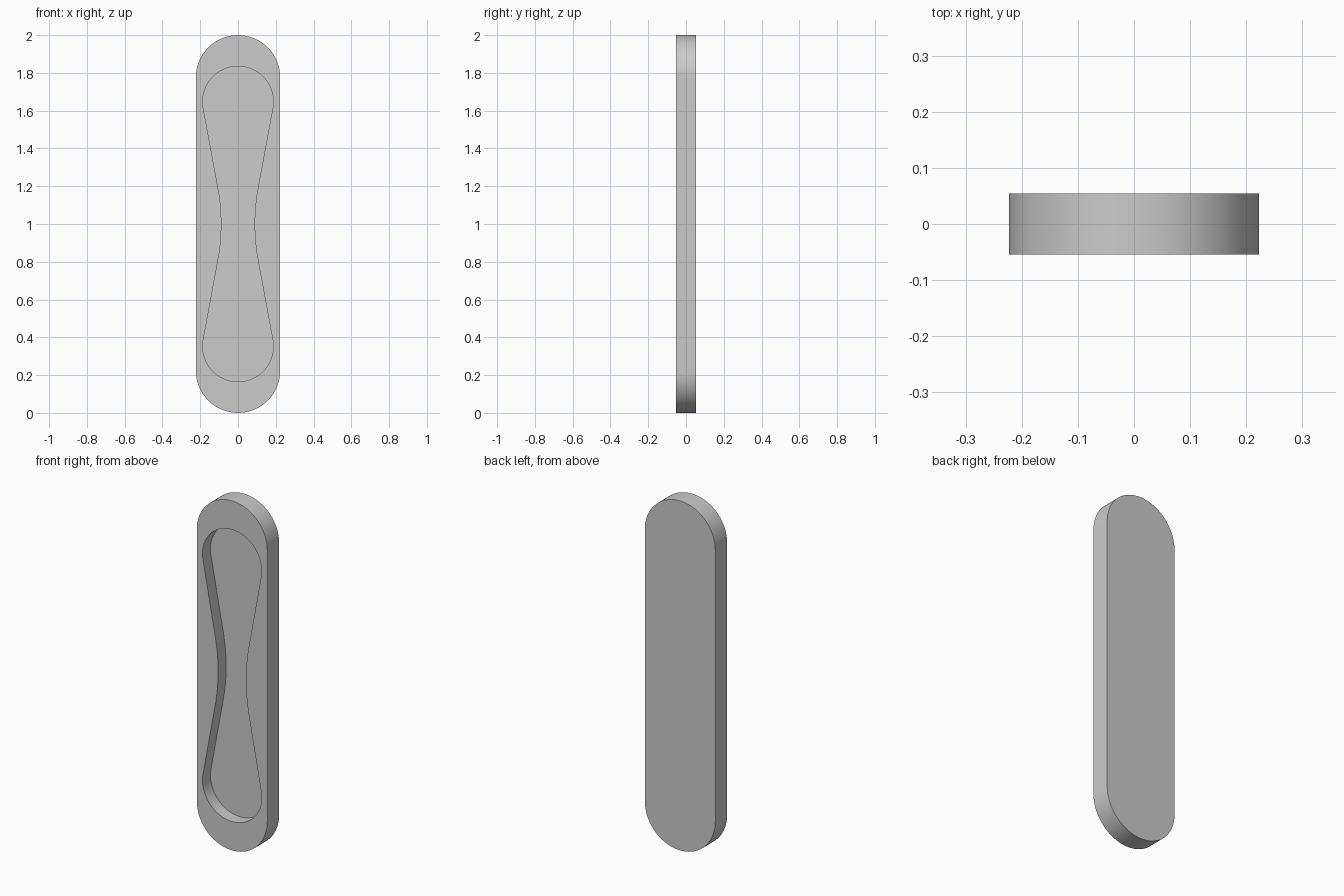
import bpy, bmesh
from math import sin, cos, pi, radians

if "Cube" in bpy.data.objects:
    bpy.data.objects.remove(bpy.data.objects["Cube"], do_unlink=True)

HALF_HEIGHT, HALF_WIDTH = 1.0, 0.223
FRONT, BACK = -0.054, 0.054
FLOOR = FRONT + 0.072            # depth of the recess
END_RADIUS, END_OFFSET, WAIST = 0.187, 0.648, 0.088
TILT = radians(10.5)             # slope of the straight recess sides


def arc(cx, cz, r, start, end, steps):
    angles = [start + (end - start) * i / steps for i in range(steps + 1)]
    return [(cx + r * cos(a), cz + r * sin(a)) for a in angles]


def turned(points):
    """Close a half outline by adding its copy turned half way round."""
    return points + [(-x, -z) for x, z in points]


# Rounded bar outline
bar = turned(arc(0, HALF_HEIGHT - HALF_WIDTH, HALF_WIDTH, 0, pi, 48))

# Waisted recess outline: round ends joined by tangent lines and inward arcs
waist_radius = (WAIST * cos(TILT) + END_OFFSET * sin(TILT) - END_RADIUS) / (1 - cos(TILT))
waist_arc = arc(WAIST + waist_radius, 0, waist_radius, pi + TILT, pi - TILT, 24)
end_arc = arc(0, END_OFFSET, END_RADIUS, -TILT, pi + TILT, 48)
recess = turned(waist_arc + end_arc)

bm = bmesh.new()


def ring(points, y):
    verts = [bm.verts.new((x, y, z + HALF_HEIGHT)) for x, z in points]
    edges = [bm.edges.new((v, verts[i - 1])) for i, v in enumerate(verts)]
    return verts, edges


def wall(a, b):
    for i in range(len(a)):
        bm.faces.new((a[i - 1], a[i], b[i], b[i - 1]))


front_verts, front_edges = ring(bar, FRONT)
back_verts, _ = ring(bar, BACK)
rim_verts, rim_edges = ring(recess, FRONT)
floor_verts, _ = ring(recess, FLOOR)

# Outer side, recess side, back, recess floor and front rim
wall(front_verts, back_verts)
wall(rim_verts, floor_verts)
bm.faces.new(back_verts)
bm.faces.new(floor_verts)
bmesh.ops.triangle_fill(bm, use_beauty=True, edges=front_edges + rim_edges, normal=(0, -1, 0))
bmesh.ops.recalc_face_normals(bm, faces=bm.faces)

mesh = bpy.data.meshes.new("recessed_bar")
bm.to_mesh(mesh)
bm.free()
body = bpy.data.objects.new("recessed_bar", mesh)
bpy.context.collection.objects.link(body)

# Plain grey finish
grey = bpy.data.materials.new("plain_grey")
grey.use_nodes = True
colour = (0.6, 0.6, 0.6, 1)
grey.diffuse_color = colour
grey.node_tree.nodes["Principled BSDF"].inputs["Base Color"].default_value = colour
mesh.materials.append(grey)

bpy.ops.object.select_all(action="DESELECT")
body.select_set(True)
bpy.context.view_layer.objects.active = body
bpy.ops.object.shade_smooth_by_angle(angle=radians(30))
